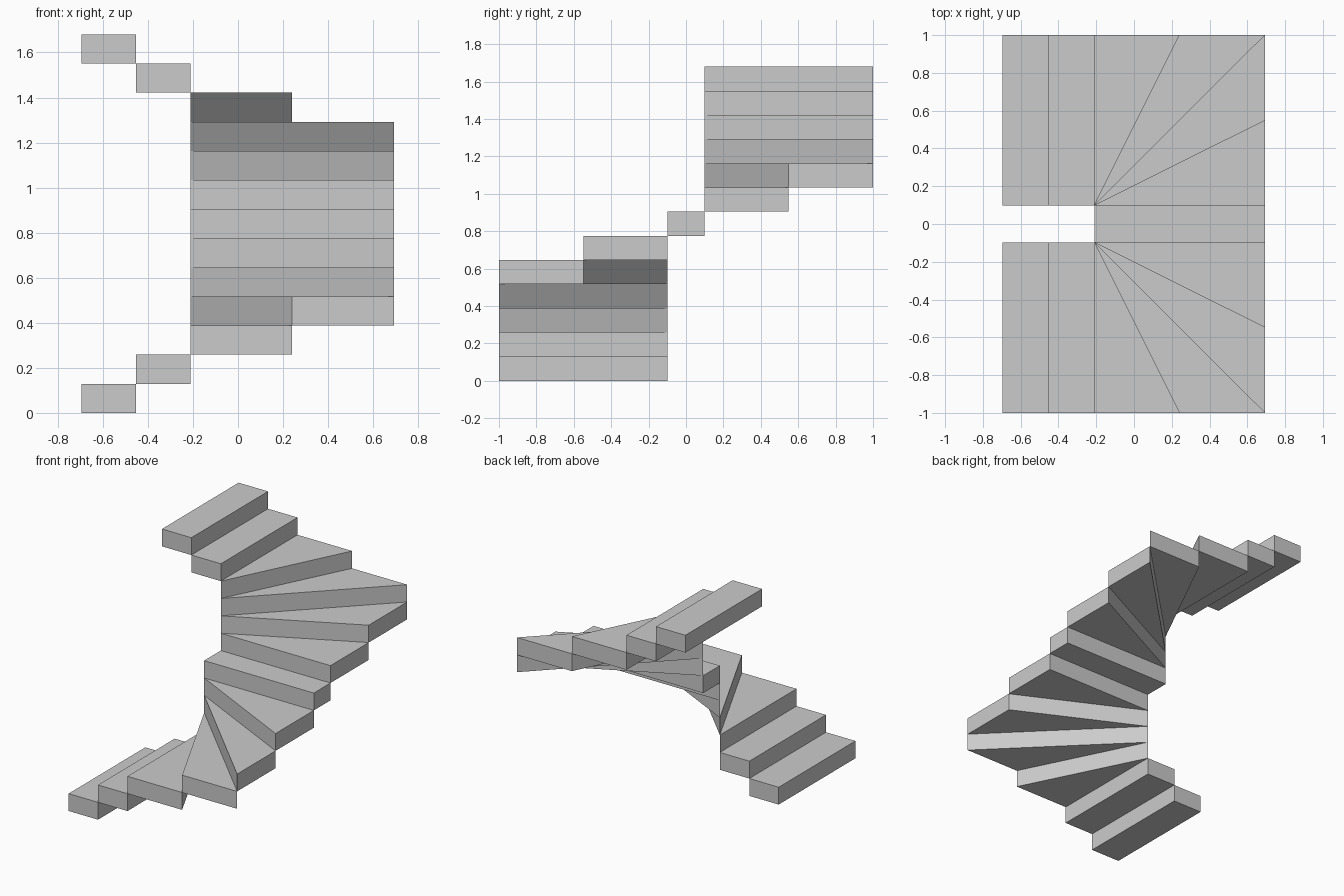
import bpy
import bmesh

cube = bpy.data.objects.get("Cube")
if cube:
    bpy.data.objects.remove(cube, do_unlink=True)

STEPS = 13
RISE = 1.68 / STEPS
LEFT, MID, INNER, TURN, OUTER = -0.695, -0.453, -0.21, 0.24, 0.693
GAP, CORNER, BACK = 0.098, 0.548, 1.0

mat = bpy.data.materials.new("stair grey")
mat.use_nodes = True
grey = (0.6, 0.6, 0.6, 1)
mat.diffuse_color = grey
mat.node_tree.nodes["Principled BSDF"].inputs["Base Color"].default_value = grey


def tread(name, outline, level):
    """Solid step: a flat outline raised by one rise."""
    bm = bmesh.new()
    z = level * RISE
    face = bm.faces.new([bm.verts.new((x, y, z)) for x, y in outline])
    top = bmesh.ops.extrude_face_region(bm, geom=[face])["geom"]
    bmesh.ops.translate(bm, vec=(0, 0, RISE),
                        verts=[v for v in top if isinstance(v, bmesh.types.BMVert)])
    bmesh.ops.recalc_face_normals(bm, faces=bm.faces)
    mesh = bpy.data.meshes.new(name)
    bm.to_mesh(mesh)
    bm.free()
    mesh.materials.append(mat)
    bpy.context.collection.objects.link(bpy.data.objects.new(name, mesh))


def rect(x0, x1, y0, y1):
    return [(x0, y0), (x1, y0), (x1, y1), (x0, y1)]


# Lower flight: two straight steps, then four winders fanning about the newel
newel = (INNER, -GAP)
rim = [(INNER, -BACK), (TURN, -BACK), (OUTER, -BACK), (OUTER, -CORNER), (OUTER, -GAP)]
flight = [("straight_step", rect(LEFT, MID, -BACK, -GAP)),
          ("straight_step", rect(MID, INNER, -BACK, -GAP))]
flight += [("winder_step", [newel, a, b]) for a, b in zip(rim, rim[1:])]

# Each lower step has a mirrored partner in the upper flight
for i, (name, outline) in enumerate(flight):
    tread(f"lower_{name}_{i + 1}", outline, i)
    tread(f"upper_{name}_{STEPS - i}", [(x, -y) for x, y in outline], STEPS - 1 - i)

# Narrow step between the two flights
tread("middle_step", rect(INNER, OUTER, -GAP, GAP), STEPS // 2)
